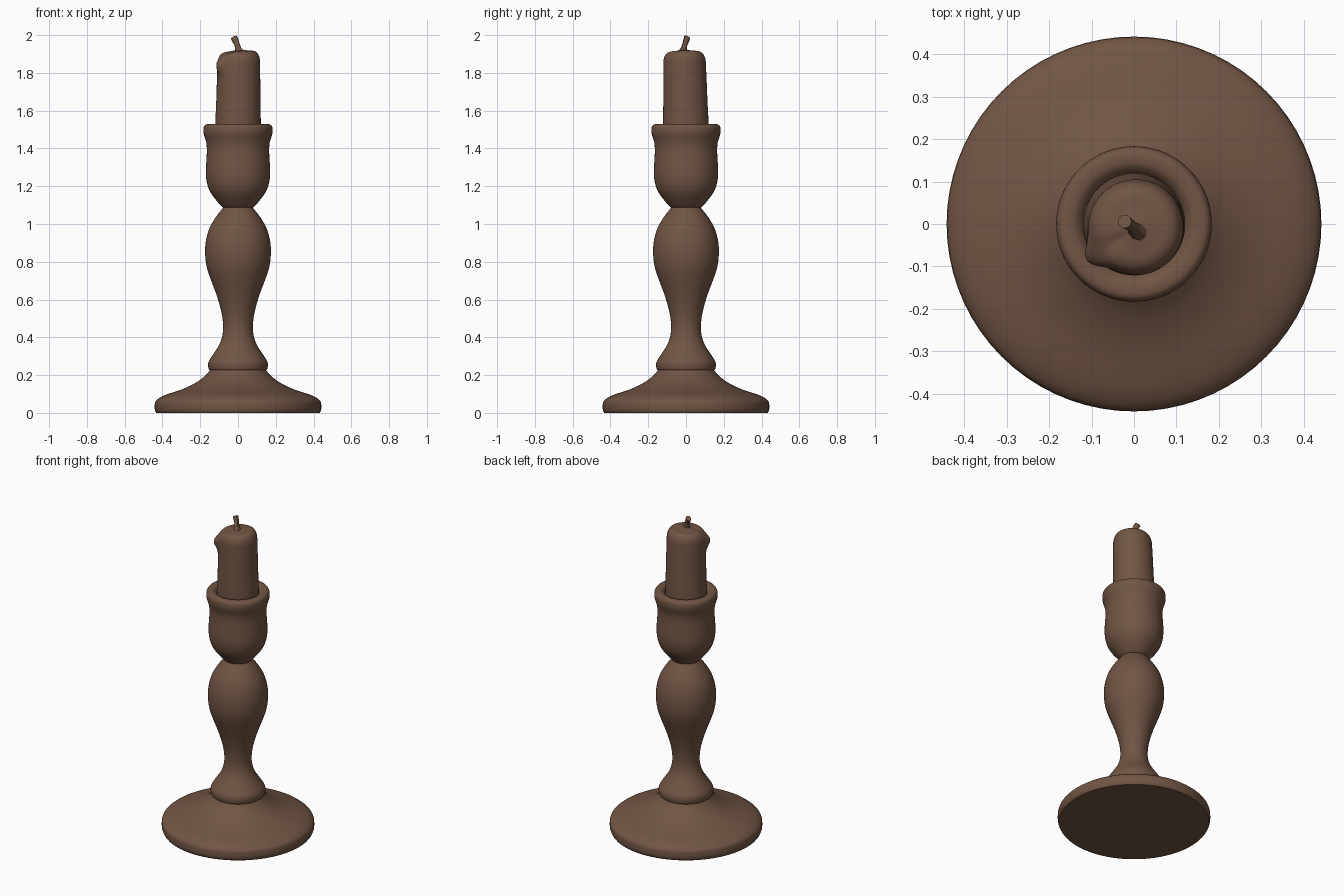
import bpy, bmesh, math
from mathutils import Vector

if "Cube" in bpy.data.objects:
    bpy.data.objects.remove(bpy.data.objects["Cube"])

brown = bpy.data.materials.new("dark_wood_brown")
brown.diffuse_color = (0.165, 0.092, 0.058, 1)
brown.use_nodes = True
brown.node_tree.nodes["Principled BSDF"].inputs["Base Color"].default_value = brown.diffuse_color


def smooth_path(pts, steps=4):
    """Catmull-Rom curve through the profile points."""
    p = [Vector(q) for q in pts]
    p = [2 * p[0] - p[1]] + p + [2 * p[-1] - p[-2]]
    out = []
    for a, b, c, d in zip(p, p[1:], p[2:], p[3:]):
        for i in range(steps):
            t = i / steps
            out.append(0.5 * (2 * b + (c - a) * t + (2 * a - 5 * b + 4 * c - d) * t * t
                              + (3 * b - a - 3 * c + d) * t ** 3))
    return out + [p[-2]]


def finish(name, bm):
    bmesh.ops.recalc_face_normals(bm, faces=bm.faces)
    me = bpy.data.meshes.new(name)
    bm.to_mesh(me)
    bm.free()
    ob = bpy.data.objects.new(name, me)
    bpy.context.collection.objects.link(ob)
    me.materials.append(brown)
    bpy.ops.object.select_all(action='DESELECT')
    ob.select_set(True)
    bpy.context.view_layer.objects.active = ob
    bpy.ops.object.shade_smooth_by_angle(angle=math.radians(40))
    return ob


def loft(rings):
    """Skin a stack of rings and cap both ends."""
    bm = bmesh.new()
    rows = [[bm.verts.new(v) for v in ring] for ring in rings]
    n = len(rows[0])
    for lo, hi in zip(rows, rows[1:]):
        for i in range(n):
            j = (i + 1) % n
            bm.faces.new((lo[i], lo[j], hi[j], hi[i]))
    bm.faces.new(rows[0][::-1])
    bm.faces.new(rows[-1])
    return bm


def lathe(name, pts, seg=72, shape=None):
    rings = []
    for r, z in smooth_path(pts):
        ring = []
        for i in range(seg):
            a = math.tau * i / seg
            v = Vector((r * math.cos(a), r * math.sin(a), z))
            ring.append(shape(v, a, r) if shape else v)
        rings.append(ring)
    return finish(name, loft(rings))


# Broad foot
lathe("base", [(0.433, 0), (0.44, 0.015), (0.441, 0.04), (0.433, 0.066), (0.39, 0.093),
               (0.29, 0.127), (0.22, 0.162), (0.17, 0.20), (0.145, 0.232)])

# Turned stem with lower bead and bulging vase shape
lathe("stem", [(0.13, 0.226), (0.15, 0.226), (0.157, 0.24), (0.156, 0.27), (0.135, 0.305),
               (0.10, 0.36), (0.083, 0.41), (0.079, 0.46), (0.087, 0.53), (0.112, 0.62),
               (0.142, 0.70), (0.165, 0.77), (0.174, 0.84), (0.170, 0.91), (0.150, 0.98),
               (0.115, 1.04), (0.078, 1.087), (0.07, 1.10)])

# Candle cup
lathe("cup", [(0.07, 1.085), (0.083, 1.09), (0.115, 1.125), (0.150, 1.175), (0.167, 1.23),
              (0.170, 1.29), (0.165, 1.38), (0.168, 1.43), (0.181, 1.475), (0.183, 1.503),
              (0.178, 1.52), (0.165, 1.528), (0.14, 1.526), (0.122, 1.51), (0.115, 1.49)])


# Slightly leaning candle with a wax drip and a softened, uneven top
def melt(v, a, r):
    h = max(0.0, (v.z - 1.5) / 0.42)
    drip = math.cos(a - math.radians(214))
    g = math.exp(-(1 - drip) * 28)
    bulge = 0.027 * g * math.exp(-((v.z - 1.85) / 0.045) ** 2)
    k = (r + bulge) / r
    z = v.z - 0.012 * g * min(1, r / 0.1) * h
    z += 0.006 * math.cos(a - 0.3) * min(1, r / 0.1) * h ** 4
    return Vector((v.x * k + 0.005 * h, v.y * k - 0.009 * h, z))


lathe("candle", [(0.12, 1.48), (0.12, 1.55), (0.117, 1.65), (0.115, 1.75), (0.113, 1.83),
                 (0.111, 1.87), (0.10, 1.898), (0.08, 1.912), (0.05, 1.916), (0.025, 1.92),
                 (0.004, 1.925)], shape=melt)

# Bent wick, flared where it meets the wax
path = [(0.005, -0.015, 1.905, 0.026), (0.001, -0.012, 1.925, 0.016),
        (-0.005, -0.006, 1.95, 0.013), (-0.014, 0.001, 1.972, 0.015), (-0.022, 0.006, 1.988, 0.016)]
tilt = Vector((0.5, -0.35, 0))
wick_rings = []
for x, y, z, r in path:
    ring = []
    for i in range(10):
        a = math.tau * i / 10
        d = Vector((r * math.cos(a), r * math.sin(a), 0))
        d.z = d.dot(tilt)
        ring.append(Vector((x, y, z)) + d)
    wick_rings.append(ring)
finish("wick", loft(wick_rings))
